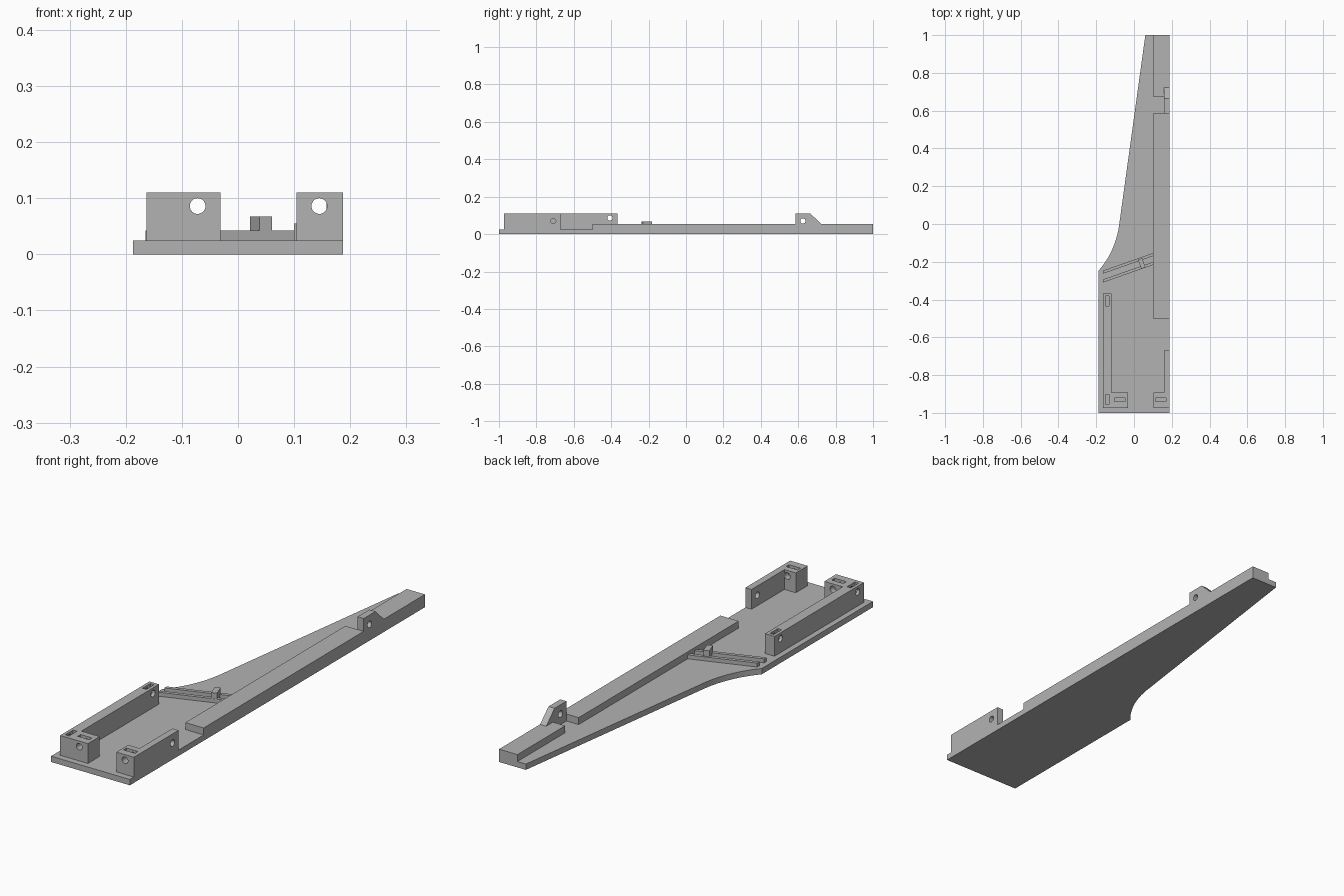
import bpy, bmesh, math
from mathutils import Matrix, Vector

if "Cube" in bpy.data.objects:
    bpy.data.objects.remove(bpy.data.objects["Cube"])

grey = bpy.data.materials.new("plain_grey")
grey.use_nodes = True
COLOUR = (0.45, 0.45, 0.45, 1)
grey.diffuse_color = COLOUR
grey.node_tree.nodes["Principled BSDF"].inputs["Base Color"].default_value = COLOUR

BASE, RAIL, TOP = 0.025, 0.055, 0.11   # heights of plate, rail and brackets
SIDE = 0.187                           # half width of the plate


def finish(name, bm):
    bmesh.ops.recalc_face_normals(bm, faces=bm.faces)
    mesh = bpy.data.meshes.new(name)
    bm.to_mesh(mesh)
    bm.free()
    mesh.materials.append(grey)
    ob = bpy.data.objects.new(name, mesh)
    bpy.context.collection.objects.link(ob)
    return ob


def prism(name, outline, low, high, axis="z"):
    """Extrude a closed outline: (x, y) along z, or (y, z) along x."""
    place = (lambda a, b, c: (a, b, c)) if axis == "z" else (lambda a, b, c: (c, a, b))
    bm = bmesh.new()
    face = bm.faces.new([bm.verts.new(place(a, b, low)) for a, b in outline])
    moved = bmesh.ops.extrude_face_region(bm, geom=[face])["geom"]
    verts = [g for g in moved if isinstance(g, bmesh.types.BMVert)]
    bmesh.ops.translate(bm, verts=verts, vec=Vector(place(0, 0, high - low)))
    return finish(name, bm)


def block(name, x0, x1, y0, y1, z0, z1):
    return prism(name, [(x0, y0), (x1, y0), (x1, y1), (x0, y1)], z0, z1)


def cylinder(axis, centre, length, radius=0.014):
    turn = Matrix.Rotation(math.pi / 2, 4, "Y" if axis == "x" else "X")
    bm = bmesh.new()
    bmesh.ops.create_cone(bm, cap_ends=True, segments=32, radius1=radius, radius2=radius,
                          depth=length, matrix=Matrix.Translation(centre) @ turn)
    return finish("hole_cutter", bm)


def slot(x, y, wide, deep):
    return block("slot_cutter", x - wide / 2, x + wide / 2, y - deep / 2, y + deep / 2, 0.06, 0.13)


def cut(ob, *cutters):
    bpy.context.view_layer.objects.active = ob
    for cutter in cutters:
        cutter.hide_render = True
        mod = ob.modifiers.new("cut", "BOOLEAN")
        mod.operation, mod.solver, mod.object = "DIFFERENCE", "EXACT", cutter
        bpy.ops.object.modifier_apply(modifier=mod.name)
        bpy.data.objects.remove(cutter)


def smooth(ob):
    bpy.ops.object.select_all(action="DESELECT")
    ob.select_set(True)
    bpy.context.view_layer.objects.active = ob
    bpy.ops.object.shade_smooth_by_angle(angle=math.radians(30))


# Base plate with a concave shoulder that runs into the long taper
arc = [(-0.532 + 0.457 * math.cos(math.radians(a)), 0.053 + 0.457 * math.sin(math.radians(a)))
       for a in range(-8, -42, -3)]
base = prism("base_plate", [(-SIDE, -1), (SIDE, -1), (SIDE, 1), (0.06, 1)] + arc
             + [(-SIDE, -0.247)], 0, BASE)

# Side rail in two lengths
block("long_rail", 0.1, SIDE, -0.5, 0.585, BASE, RAIL)
block("short_rail", 0.1, SIDE, 0.676, 1, BASE, RAIL)

# Chamfered lug standing in the rail gap
lug = prism("rail_lug", [(0.585, BASE), (0.676, BASE), (0.676, RAIL), (0.722, RAIL),
                         (0.665, TOP), (0.585, TOP)], 0.158, SIDE, "x")
cut(lug, cylinder("x", (0.17, 0.625, 0.07), 0.1))

# Corner brackets with bolt holes and nut slots
FRONT, FOOT = -0.973, -0.893
left = prism("left_bracket", [(-0.163, FRONT), (-0.031, FRONT), (-0.031, FOOT),
                              (-0.118, FOOT), (-0.118, -0.367), (-0.163, -0.367)], BASE, TOP)
cut(left, slot(-0.141, -0.93, 0.018, 0.053), slot(-0.141, -0.407, 0.018, 0.053),
    slot(-0.075, -0.93, 0.055, 0.02),
    cylinder("y", (-0.072, -0.93, 0.086), 0.2),
    cylinder("x", (-0.14, -0.407, 0.086), 0.1),
    cylinder("x", (-0.16, -0.93, 0.086), 0.08))

right = prism("right_bracket", [(0.104, FRONT), (SIDE, FRONT), (SIDE, -0.67),
                                (0.158, -0.67), (0.158, FOOT), (0.104, FOOT)], BASE, TOP)
cut(right, slot(0.142, -0.93, 0.055, 0.02),
    cylinder("y", (0.145, -0.93, 0.086), 0.15),
    cylinder("x", (0.17, -0.71, 0.07), 0.1))

# Pair of slanted guide ribs
for name, y in (("rear_guide_rib", -0.247), ("front_guide_rib", -0.294)):
    rise = 0.093
    prism(name, [(-0.165, y - 0.016), (0.1, y - 0.016 + rise), (0.1, y + rise), (-0.165, y)],
          BASE, 0.042)

# Small stop block across the ribs
stop = block("guide_stop", -0.012, 0.012, -0.026, 0.026, BASE, 0.067)
stop.data.transform(Matrix.Translation((0.041, -0.209, 0)) @ Matrix.Rotation(math.radians(19.5), 4, "Z"))

for ob in (base, lug, left, right):
    smooth(ob)
